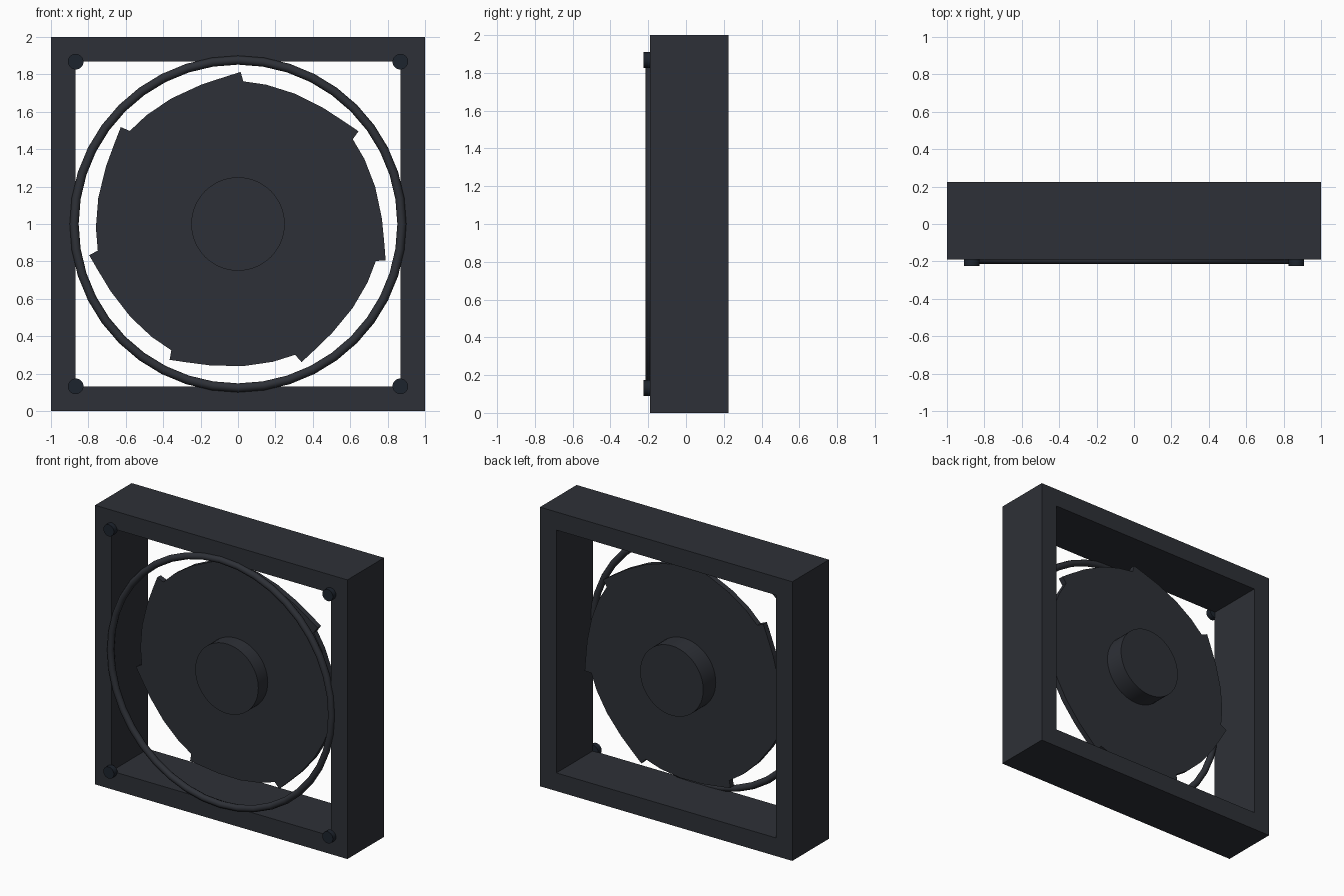
import bpy, bmesh, math
from mathutils import Matrix

if "Cube" in bpy.data.objects:
    bpy.data.objects.remove(bpy.data.objects["Cube"])


def material(name, rgb):
    m = bpy.data.materials.new(name)
    m.diffuse_color = (*rgb, 1)
    m.use_nodes = True
    m.node_tree.nodes["Principled BSDF"].inputs["Base Color"].default_value = m.diffuse_color
    return m


DARK = material("dark_plastic", (0.027, 0.030, 0.038))
STEEL = material("dark_metal", (0.012, 0.017, 0.026))
CZ = 1.0


def finish(bm, name, mat, smooth=False):
    bmesh.ops.recalc_face_normals(bm, faces=bm.faces)
    me = bpy.data.meshes.new(name)
    bm.to_mesh(me)
    bm.free()
    me.materials.append(mat)
    ob = bpy.data.objects.new(name, me)
    bpy.context.collection.objects.link(ob)
    if smooth:
        bpy.ops.object.select_all(action='DESELECT')
        ob.select_set(True)
        bpy.context.view_layer.objects.active = ob
        bpy.ops.object.shade_smooth_by_angle(angle=math.radians(35))
    return ob


def disc(name, x, z, r, y0, y1, seg, mat):
    bm = bmesh.new()
    mtx = Matrix.Translation((x, (y0 + y1) / 2, z)) @ Matrix.Rotation(math.pi / 2, 4, 'X')
    bmesh.ops.create_cone(bm, cap_ends=True, segments=seg, radius1=r, radius2=r,
                          depth=y1 - y0, matrix=mtx)
    return finish(bm, name, mat, True)


# Square housing: a rectangular section swept round four corners
bm = bmesh.new()
section = [(1.0, -0.19), (1.0, 0.225), (0.87, 0.225), (0.87, -0.19)]
corners = [(1, 1), (-1, 1), (-1, -1), (1, -1)]
rings = [[bm.verts.new((sx * h, y, CZ + sz * h)) for h, y in section] for sx, sz in corners]
for i in range(4):
    a, b = rings[i], rings[(i + 1) % 4]
    for j in range(4):
        k = (j + 1) % 4
        bm.faces.new((a[j], a[k], b[k], b[j]))
finish(bm, "housing_frame", DARK)

# Rotor: seven overlapping swept blades read as one stepped disc
blade = [(0, 0.813), (6, 0.79), (16, 0.77), (29, 0.76), (41, 0.76), (50.3, 0.763)]
bm = bmesh.new()
outline = []
for n in range(7):
    for deg, r in blade:
        t = math.radians(89 + n * 360 / 7 + deg)
        outline.append(bm.verts.new((r * math.cos(t), -0.02, CZ + r * math.sin(t))))
face = bm.faces.new(outline)
ext = bmesh.ops.extrude_face_region(bm, geom=[face])
for v in ext["geom"]:
    if isinstance(v, bmesh.types.BMVert):
        v.co.y = 0.02
finish(bm, "fan_blades", DARK)

# Central hub
disc("hub", 0, CZ, 0.25, -0.127, 0.162, 48, DARK)

# Front guard ring
bpy.ops.mesh.primitive_torus_add(location=(0, -0.19, CZ), rotation=(math.pi / 2, 0, 0),
                                 major_segments=40, minor_segments=8,
                                 major_radius=0.876, minor_radius=0.024)
ring = bpy.context.object
ring.name = "guard_ring"
ring.data.materials.append(DARK)
bpy.ops.object.shade_smooth_by_angle(angle=math.radians(50))

# Corner screws
for n, (sx, sz) in enumerate(corners):
    disc(f"corner_screw_{n + 1}", 0.868 * sx, CZ + 0.868 * sz, 0.042, -0.225, -0.185, 20, STEEL)
